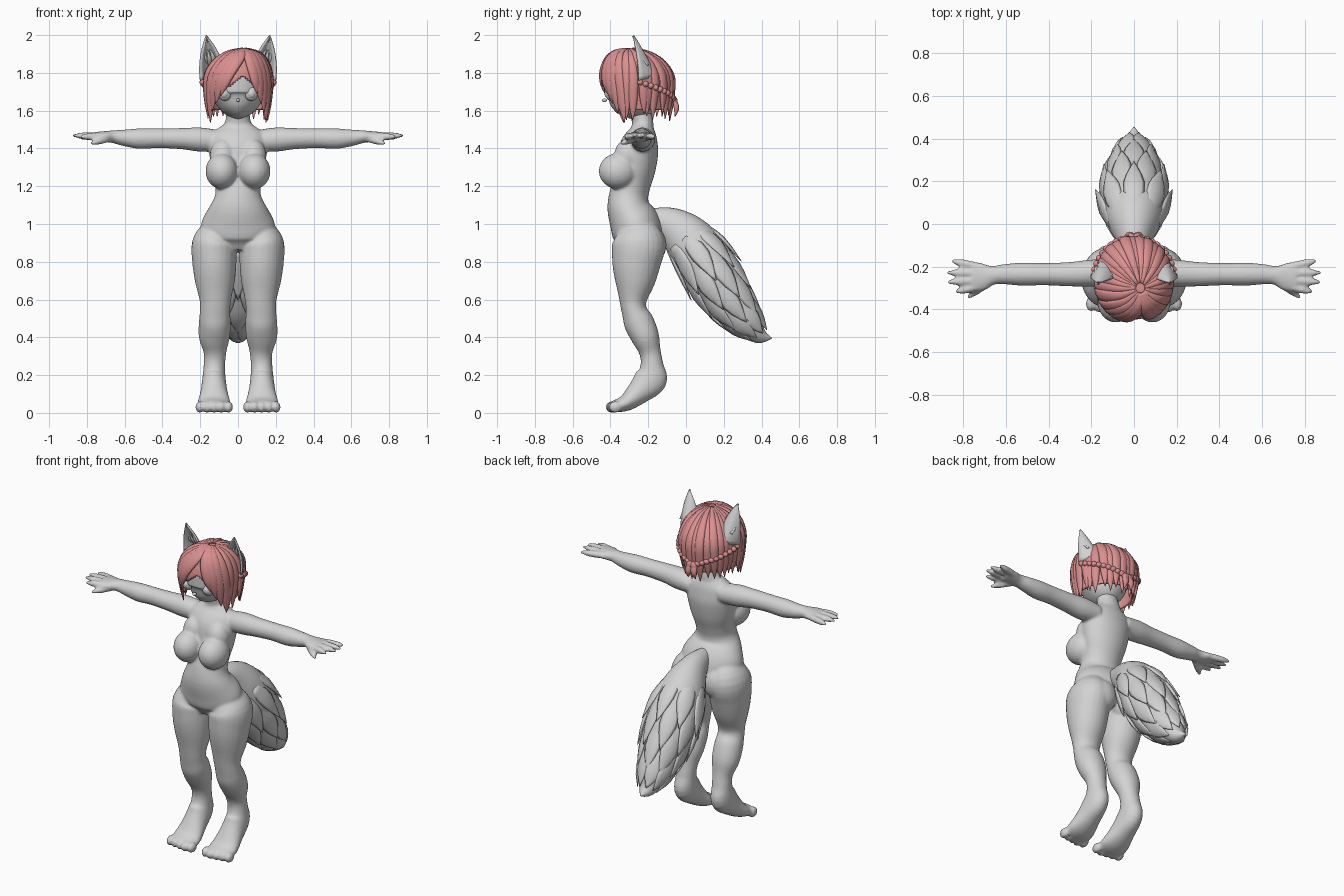
import bpy, bmesh, math, random
from mathutils import Vector, Matrix

random.seed(4)
cube = bpy.data.objects.get("Cube")
if cube:
    bpy.data.objects.remove(cube, do_unlink=True)

X, Y = Vector((1, 0, 0)), Vector((0, 1, 0))


def material(name, color):
    m = bpy.data.materials.new(name)
    m.use_nodes = True
    m.diffuse_color = (*color, 1)
    m.node_tree.nodes["Principled BSDF"].inputs["Base Color"].default_value = (*color, 1)
    return m


GREY = material("light_grey", (0.65, 0.65, 0.65))
PINK = material("soft_pink", (0.7, 0.28, 0.28))


def loft(bm, sections, side=X, hub=None, n=16, k=4):
    """Skin ellipses (x, y, z, radius_a, radius_b) along a smooth path."""
    p = [Vector(s) for s in sections]
    ext = [p[0]] + p + [p[-1]]
    path = []
    for i in range(len(p) - 1):
        a, b, c, d = ext[i:i + 4]
        for j in range(k):
            t = j / k
            path.append((b * 2 + (c - a) * t + (a * 2 - b * 5 + c * 4 - d) * t ** 2
                         + (b * 3 - a - c * 3 + d) * t ** 3) * 0.5)
    path.append(p[-1])
    centres = [Vector(q[:3]) for q in path]
    rings = []
    for i, q in enumerate(path):
        c = centres[i]
        t = (centres[min(i + 1, len(path) - 1)] - centres[max(i - 1, 0)]).normalized()
        u = t.cross(c - hub) if hub else side - t * side.dot(t)
        u.normalize()
        v = t.cross(u)
        ra, rb = max(q[3], 0.001), max(q[4], 0.001)
        rings.append([bm.verts.new(c + u * ra * math.cos(w) + v * rb * math.sin(w))
                      for w in (math.tau * j / n for j in range(n))])
    for r, s in zip(rings, rings[1:]):
        for j in range(n):
            bm.faces.new((r[j], r[(j + 1) % n], s[(j + 1) % n], s[j]))
    bm.faces.new(rings[0][::-1])
    bm.faces.new(rings[-1])


def ball(bm, centre, radii):
    bmesh.ops.create_uvsphere(bm, u_segments=20, v_segments=12, radius=1,
                              matrix=Matrix.Translation(centre) @ Matrix.Diagonal((*radii, 1)))


def finish(name, bm, mat, mirror=False):
    bmesh.ops.recalc_face_normals(bm, faces=bm.faces)
    for f in bm.faces:
        f.smooth = True
    me = bpy.data.meshes.new(name)
    bm.to_mesh(me)
    bm.free()
    me.materials.append(mat)
    ob = bpy.data.objects.new(name, me)
    bpy.context.collection.objects.link(ob)
    if mirror:
        ob.modifiers.new("mirror", "MIRROR").use_mirror_merge = False
    return ob


# Body: torso, chest, one leg and one arm, mirrored and blended together
bm = bmesh.new()
torso = [(-.25, .86, .1, .09), (-.25, .93, .18, .13), (-.27, 1.0, .195, .133),
         (-.303, 1.08, .157, .114), (-.303, 1.15, .122, .104), (-.285, 1.22, .122, .1),
         (-.265, 1.3, .14, .105), (-.25, 1.4, .155, .105), (-.235, 1.47, .145, .082),
         (-.23, 1.51, .1, .06), (-.23, 1.54, .068, .056), (-.25, 1.63, .06, .054)]
loft(bm, [(0, *s) for s in torso], n=32)
ball(bm, (.086, -.36, 1.28), (.086, .102, .095))
ball(bm, (.08, -.31, 1.36), (.07, .07, .09))
ball(bm, (.09, -.185, .89), (.095, .082, .1))
loft(bm, [(.1, -.26, .98, .08, .1), (.125, -.25, .9, .117, .14), (.125, -.262, .8, .117, .13),
          (.122, -.27, .7, .106, .108), (.12, -.28, .6, .084, .074), (.122, -.274, .54, .08, .067),
          (.123, -.25, .48, .084, .08), (.125, -.215, .4, .082, .074), (.122, -.19, .32, .06, .057),
          (.125, -.18, .25, .057, .062), (.127, -.187, .18, .062, .088), (.127, -.25, .11, .072, .066),
          (.127, -.32, .052, .088, .044), (.125, -.385, .034, .085, .03)], n=24)
for i in range(5):
    ball(bm, (.05 + .038 * i, -.392 + .006 * abs(i - 1), .031), (.023, .035, .031))
loft(bm, [(.1, -.225, 1.44, .062, .056), (.2, -.23, 1.447, .063, .064), (.3, -.235, 1.452, .057, .056),
          (.42, -.235, 1.454, .052, .052), (.52, -.235, 1.452, .054, .054), (.6, -.235, 1.456, .048, .044),
          (.66, -.24, 1.462, .044, .034), (.71, -.247, 1.463, .066, .028),
          (.76, -.247, 1.465, .068, .022)], side=Y, n=24)
fingers = [((.74, -.295, 1.463), (.835, -.318, 1.462)), ((.74, -.265, 1.467), (.872, -.272, 1.468)),
           ((.74, -.23, 1.467), (.875, -.228, 1.468)), ((.74, -.198, 1.463), (.855, -.172, 1.462)),
           ((.68, -.27, 1.455), (.78, -.345, 1.425))]
for base, tip in fingers:
    b, t = Vector(base), Vector(tip)
    loft(bm, [(*b, .02, .02), (*b.lerp(t, .6), .019, .018), (*t, .008, .007)], side=Y, n=10)
body = finish("body", bm, GREY, mirror=True)
remesh = body.modifiers.new("blend", "REMESH")
remesh.mode = "VOXEL"
remesh.voxel_size = 0.008
remesh.use_smooth_shade = True
soften = body.modifiers.new("soften", "SMOOTH")
soften.factor = 0.5
soften.iterations = 5

# Head with a small nose
bm = bmesh.new()
head = [(-.33, 1.572, .025, .04), (-.318, 1.6, .075, .095), (-.295, 1.65, .125, .137),
        (-.285, 1.7, .145, .15), (-.275, 1.78, .155, .155), (-.27, 1.86, .12, .12), (-.27, 1.905, .04, .04)]
loft(bm, [(0, *s) for s in head], n=32)
ball(bm, (0, -.432, 1.655), (.011, .014, .009))
finish("head", bm, GREY)

# Eyes: a rim ball with a raised iris
bm = bmesh.new()
ball(bm, (.07, -.398, 1.69), (.036, .028, .038))
ball(bm, (.072, -.407, 1.69), (.024, .024, .028))
finish("eyes", bm, GREY, mirror=True)

# Ears: cupped leaf shapes
bm = bmesh.new()
cols, rows, grid = 12, 10, []
for j in range(rows + 1):
    v = j / rows
    line = []
    for i in range(cols + 1):
        u = 2 * i / cols - 1
        half = .062 * (1 - v ** 2) + .002
        line.append(bm.verts.new((.138 + .03 * v + half * u,
                                  -.165 - .11 * v ** 1.2 - .085 * u * u * (1 - v),
                                  1.79 + .21 * v - .03 * u * (1 - v))))
    grid.append(line)
for j in range(rows):
    for i in range(cols):
        bm.faces.new((grid[j][i], grid[j][i + 1], grid[j + 1][i + 1], grid[j + 1][i]))
ears = finish("ears", bm, GREY, mirror=True)
ears.modifiers.new("thickness", "SOLIDIFY").thickness = 0.012

# Fur inside the ears
bm = bmesh.new()
for i in range(4):
    x = .105 + .022 * i
    loft(bm, [(x, -.2, 1.84, .014, .006), (x + .004, -.235, 1.88, .012, .005),
              (.14 + .012 * i, -.245, 1.93, .001, .001)], n=6, k=3)
finish("ear_fur", bm, GREY, mirror=True)

# Hair
HUB = Vector((0, -.26, 1.745))


def hair_point(az, th, m=1.0):
    """Point on the hair dome; past the equator it hangs down."""
    if th < math.pi / 2:
        r, h, lean = math.sin(th), math.cos(th), math.cos(th) ** 2
    else:
        r, h, lean = 1 - .1 * (th - math.pi / 2), math.pi / 2 - th, 0
    return HUB + Vector((.178 * r * m * math.cos(az) + .03 * lean,
                         .195 * r * m * math.sin(az) - .04 * lean, .183 * h * m))


def hang(z):
    return math.pi / 2 + (HUB.z - z) / .183


bm = bmesh.new()
seg, layers = 80, 40
grid = [[bm.verts.new(hair_point(math.tau * i / seg, .03 + (hang(1.6) - .03) * j / layers, .97))
         for i in range(seg)] for j in range(layers + 1)]
bm.faces.new(grid[0])
for j in range(layers):
    for i in range(seg):
        quad = (grid[j][i], grid[j][(i + 1) % seg], grid[j + 1][(i + 1) % seg], grid[j + 1][i])
        c = sum((v.co for v in quad), Vector()) / 4
        edge = 1.785 - (.64 * (.035 - c.x) if c.x < .035 else 1.05 * (c.x - .035))
        if not (c.y < -.3 and c.z < edge and abs(c.x) < .135):
            bm.faces.new(quad)
cap = finish("hair_cap", bm, PINK)
cap.modifiers.new("thickness", "SOLIDIFY").thickness = 0.012


def lock(bm, a0, a1, z_end, width, m=1.0):
    shape = (.25, .65, .95, 1.05, 1, .75, .06)
    end = hang(z_end)
    secs = []
    for i, w in enumerate(shape):
        t = i / (len(shape) - 1)
        p = hair_point(math.radians(a0 + (a1 - a0) * t), .12 + (end - .12) * t, m)
        secs.append((*p, width * w, .013 * min(1, w + .1)))
    loft(bm, secs, hub=HUB, n=8, k=3)


bm = bmesh.new()
for a in range(-16, 200, 12):
    lock(bm, a, a + random.uniform(-5, 5), 1.57 + random.uniform(-.025, .02),
         .027, random.uniform(.98, 1.02))
finish("back_hair_locks", bm, PINK)

# Fringe parted to both sides, with long cheek locks
bm = bmesh.new()
for a0, a1, z in [(-80, -122, 1.68), (-92, -134, 1.64), (-108, -146, 1.6), (-128, -156, 1.54), (-150, -168, 1.56),
                  (-76, -54, 1.69), (-66, -44, 1.64), (-52, -34, 1.59), (-38, -22, 1.54)]:
    lock(bm, a0, a1, z, .032, 1.01)
finish("fringe", bm, PINK)

# Braids running from the sides to a knot at the back
bm = bmesh.new()
for i in range(11):
    az = math.radians(5 + 8.2 * i)
    ball(bm, hair_point(az, hang(1.75 - .009 * i), 1.05), (.018, .016, .016))
ball(bm, (.012, -.06, 1.65), (.025, .016, .022))
loft(bm, [(.015, -.06, 1.65, .02, .014), (.02, -.05, 1.61, .02, .014), (.025, -.058, 1.57, .002, .002)], n=8)
finish("braids", bm, PINK, mirror=True)

# Tail: full core with overlapping pointed tufts
bm = bmesh.new()
tail = [(-.2, 1.04, .04, .045), (-.09, 1.0, .075, .092), (0, .93, .12, .128), (.08, .83, .15, .146),
        (.16, .7, .155, .145), (.24, .58, .13, .122), (.32, .48, .095, .085),
        (.39, .41, .05, .045), (.455, .395, .002, .002)]
loft(bm, [(0, *s) for s in tail], n=24)
finish("tail_core", bm, GREY)

bm = bmesh.new()
up = Vector((0, .79, .61))
for row in range(2, 6):
    for j in range(8):
        w = math.tau * (j + .5 * (row % 2)) / 8
        secs = []
        for step, swell, wide in [(0, .88, .035), (1, 1.0, .05), (2, 1.16, .002)]:
            y, z, ra, rb = tail[row + step]
            c = Vector((0, y, z)) + X * ra * swell * math.cos(w) + up * rb * swell * math.sin(w)
            secs.append((*c, wide, min(wide, .014)))
        loft(bm, secs, hub=Vector((0, tail[row][0], tail[row][1])), n=8, k=3)
finish("tail_tufts", bm, GREY)
